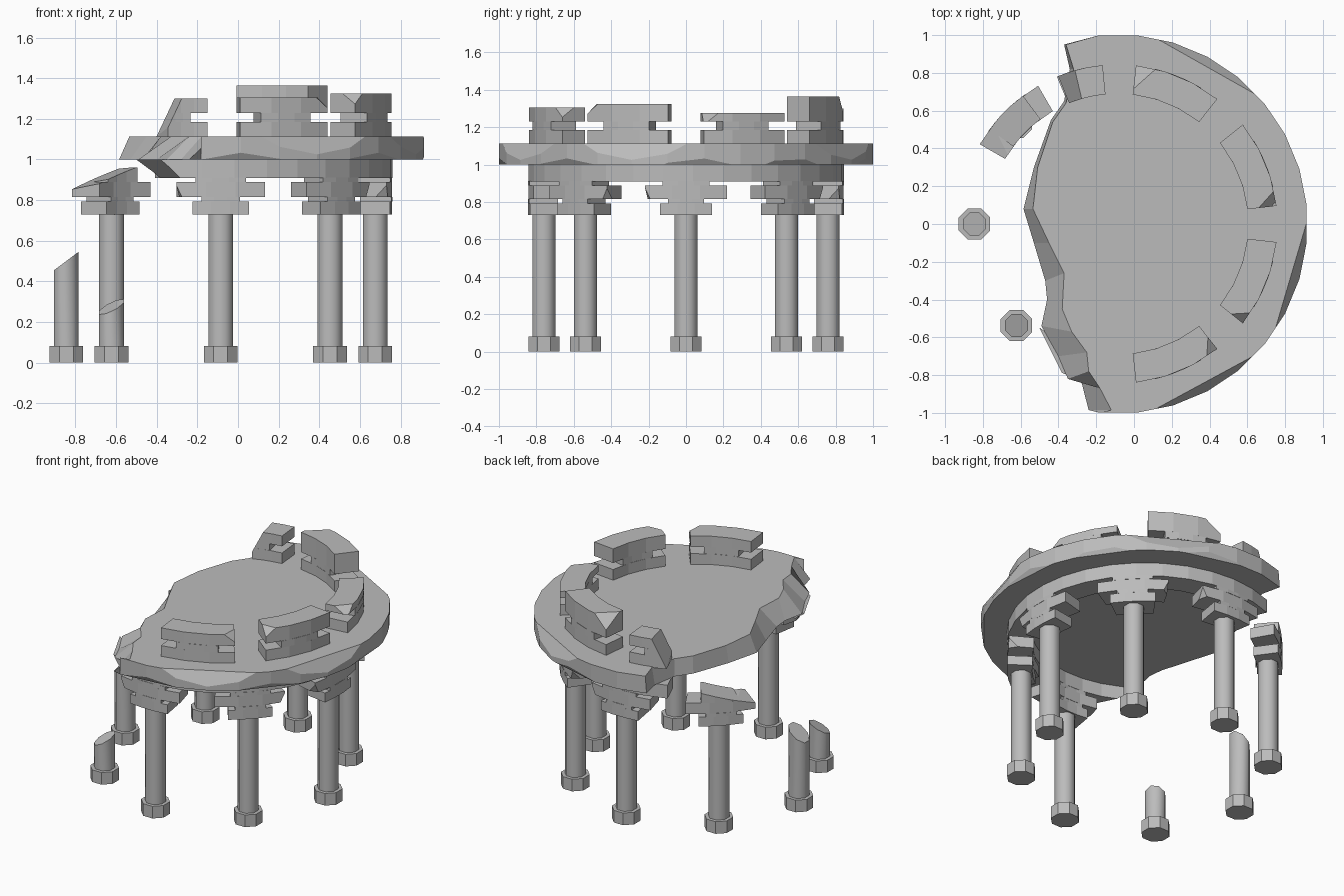
import bpy, bmesh
from math import sin, cos, radians
from mathutils import Vector

cube = bpy.data.objects.get("Cube")
if cube:
    bpy.data.objects.remove(cube, do_unlink=True)

stone = bpy.data.materials.new("grey stone")
stone.use_nodes = True
stone.diffuse_color = (0.5, 0.5, 0.5, 1)
stone.node_tree.nodes["Principled BSDF"].inputs["Base Color"].default_value = (0.5, 0.5, 0.5, 1)

CX = -0.085                  # centre of the ring of columns
R_IN, R_OUT, R_COL, R_SLAB = 0.69, 0.845, 0.76, 1.004
SLAB_Z, TOP_Z = 1.0, 1.113


def polar(angle, r, z):
    a = radians(angle)
    return Vector((CX + r * cos(a), r * sin(a), z))


def finish(bm, name, smooth=False):
    bmesh.ops.recalc_face_normals(bm, faces=bm.faces)
    mesh = bpy.data.meshes.new(name)
    bm.to_mesh(mesh)
    bm.free()
    mesh.materials.append(stone)
    obj = bpy.data.objects.new(name, mesh)
    bpy.context.collection.objects.link(obj)
    if smooth:
        bpy.context.view_layer.objects.active = obj
        obj.select_set(True)
        bpy.ops.object.shade_smooth_by_angle(angle=radians(50))
        obj.select_set(False)
    return obj


def cut(bm, point, normal):
    """Break off everything on the outer side of a plane and close the wound."""
    bmesh.ops.bisect_plane(bm, geom=bm.verts[:] + bm.edges[:] + bm.faces[:],
                           plane_co=point, plane_no=normal, clear_outer=True)
    bmesh.ops.holes_fill(bm, edges=[e for e in bm.edges if e.is_boundary], sides=0)


def chip(bm, angle, r, z, out, side, up):
    """Cut with a normal given as outward, sideways and upward amounts."""
    a = radians(angle)
    n = Vector((out * cos(a) - side * sin(a), out * sin(a) + side * cos(a), up))
    cut(bm, polar(angle, r, z), n.normalized())


def arc(bm, a0, a1, z0, z1, steps=3):
    """Closed curved block between two angles and two heights."""
    rows = []
    for i in range(steps + 1):
        a = a0 + (a1 - a0) * i / steps
        rows.append([bm.verts.new(polar(a, r, z)) for r, z in
                     ((R_IN, z0), (R_OUT, z0), (R_OUT, z1), (R_IN, z1))])
    for p, q in zip(rows, rows[1:]):
        for k in range(4):
            bm.faces.new((p[k], p[k - 1], q[k - 1], q[k]))
    bm.faces.new(rows[0])
    bm.faces.new(rows[-1])


def prism(bm, centre, r, z0, z1):
    """Eight-sided upright prism with flats towards the axes."""
    loops = [[bm.verts.new((centre.x + r * cos(radians(45 * i + 22.5)),
                            centre.y + r * sin(radians(45 * i + 22.5)), z))
              for i in range(8)] for z in (z0, z1)]
    for i in range(8):
        bm.faces.new((loops[0][i - 1], loops[0][i], loops[1][i], loops[1][i - 1]))
    for loop in loops:
        bm.faces.new(loop)


# Columns: broken ones map to a cut height and a cut direction
broken = {180: (0.5, (-0.6, 0, 0.8)), 225: (0.275, (-0.4, -0.3, 0.85))}
for angle in range(0, 360, 45):
    foot = polar(angle, R_COL, 0)
    bm = bmesh.new()
    prism(bm, foot, 0.09, 0, 0.082)
    finish(bm, f"column_base_{angle}")

    bm = bmesh.new()
    prism(bm, foot, 0.066, 0.08, 0.735)
    if angle in broken:
        height, normal = broken[angle]
        cut(bm, foot + Vector((0, 0, height)), Vector(normal))
    finish(bm, f"column_shaft_{angle}", smooth=True)
    if angle in broken:
        continue

    # Stepped capital: foot block, neck, wide block, upper neck
    bm = bmesh.new()
    loose = angle == 135
    for half, z0, z1 in ((9.5, 0.73, 0.793), (6.5, 0.793, 0.815),
                         (15, 0.815, 0.888), (8.5, 0.888, 0.96 if loose else 0.912)):
        arc(bm, angle - half, angle + half, z0, z1)
    if loose:
        chip(bm, angle, R_COL, 0.925, 0.1, 0.3, 1)
    else:
        side = 1 if angle % 90 else -1
        chip(bm, angle + side * 13.5, R_OUT, 0.83, 0.5, side, -0.5)
    finish(bm, f"capital_{angle}")

# Ring beam under the slab, ending in a slanted break
bm = bmesh.new()
arc(bm, -129.4, 112.5, 0.91, SLAB_Z, 22)
cut(bm, Vector((-0.5, -0.55, SLAB_Z)), Vector((-1, -0.5, -0.9)).normalized())
finish(bm, "ring_beam")

# Round slab with a ragged broken side; each row: lower xy, upper xy
ragged = [(-0.37, 0.95, -0.36, 0.95), (-0.34, 0.82, -0.32, 0.82),
          (-0.37, 0.65, -0.36, 0.64), (-0.44, 0.55, -0.43, 0.54),
          (-0.53, 0.3, -0.51, 0.3), (-0.585, 0.08, -0.535, 0.08),
          (-0.53, -0.1, -0.45, -0.1), (-0.47, -0.3, -0.37, -0.26),
          (-0.46, -0.4, -0.38, -0.45), (-0.49, -0.54, -0.33, -0.57),
          (-0.4, -0.7, -0.25, -0.68), (-0.35, -0.82, -0.24, -0.78),
          (-0.28, -0.83, -0.18, -0.87), (-0.24, -0.985, -0.12, -0.985)]
rim = [polar(-95.6 + 11.25 * i, R_SLAB, 0) for i in range(18)]
bm = bmesh.new()
low = [bm.verts.new((p.x, p.y, SLAB_Z)) for p in rim]
high = [bm.verts.new((p.x, p.y, TOP_Z)) for p in rim]
for lx, ly, ux, uy in ragged:
    low.append(bm.verts.new((lx, ly, SLAB_Z)))
    high.append(bm.verts.new((ux, uy, TOP_Z)))
for i in range(len(low)):
    bm.faces.new((low[i - 1], low[i], high[i], high[i - 1]))
bm.faces.new(low)
bm.faces.new(high)
# Chips along the upper and lower rim
for angle, side in ((-21, 0.08), (-57, -0.08), (56, 0.08)):
    chip(bm, angle, R_SLAB - 0.045, TOP_Z, 1, side, 0.55)
for angle in (-84, -40, 4, 35, 75):
    chip(bm, angle, R_SLAB - 0.02, SLAB_Z, 1, 0, -0.6)
bmesh.ops.triangulate(bm, faces=[f for f in bm.faces if len(f.verts) > 4])
finish(bm, "slab")


# Parapet blocks, notched at both ends
def parapet(a0, a1, top, notch0=7, notch1=7):
    bm = bmesh.new()
    arc(bm, a0, a1, TOP_Z - 0.005, 1.185)
    arc(bm, a0 + notch0, a1 - notch1, 1.185, 1.23)
    arc(bm, a0, a1, 1.23, top)
    return bm


for angle, top, end, drop in ((-67.5, 1.305, 1, 0.03), (-22.5, 1.325, -1, 0.03),
                              (22.5, 1.275, -1, 0.04), (67.5, 1.365, 1, 0.06)):
    bm = parapet(angle - 16, angle + 16, top)
    chip(bm, angle + end * 14, R_OUT, top - drop, 0.5, end * 0.6, 0.8)
    finish(bm, f"parapet_{angle}")

# Half-destroyed parapet block beside the break
bm = parapet(95.5, 112, 1.3, notch1=0)
chip(bm, 109, R_OUT, 1.2, 0.1, 1, 0.5)
finish(bm, "parapet_broken")
